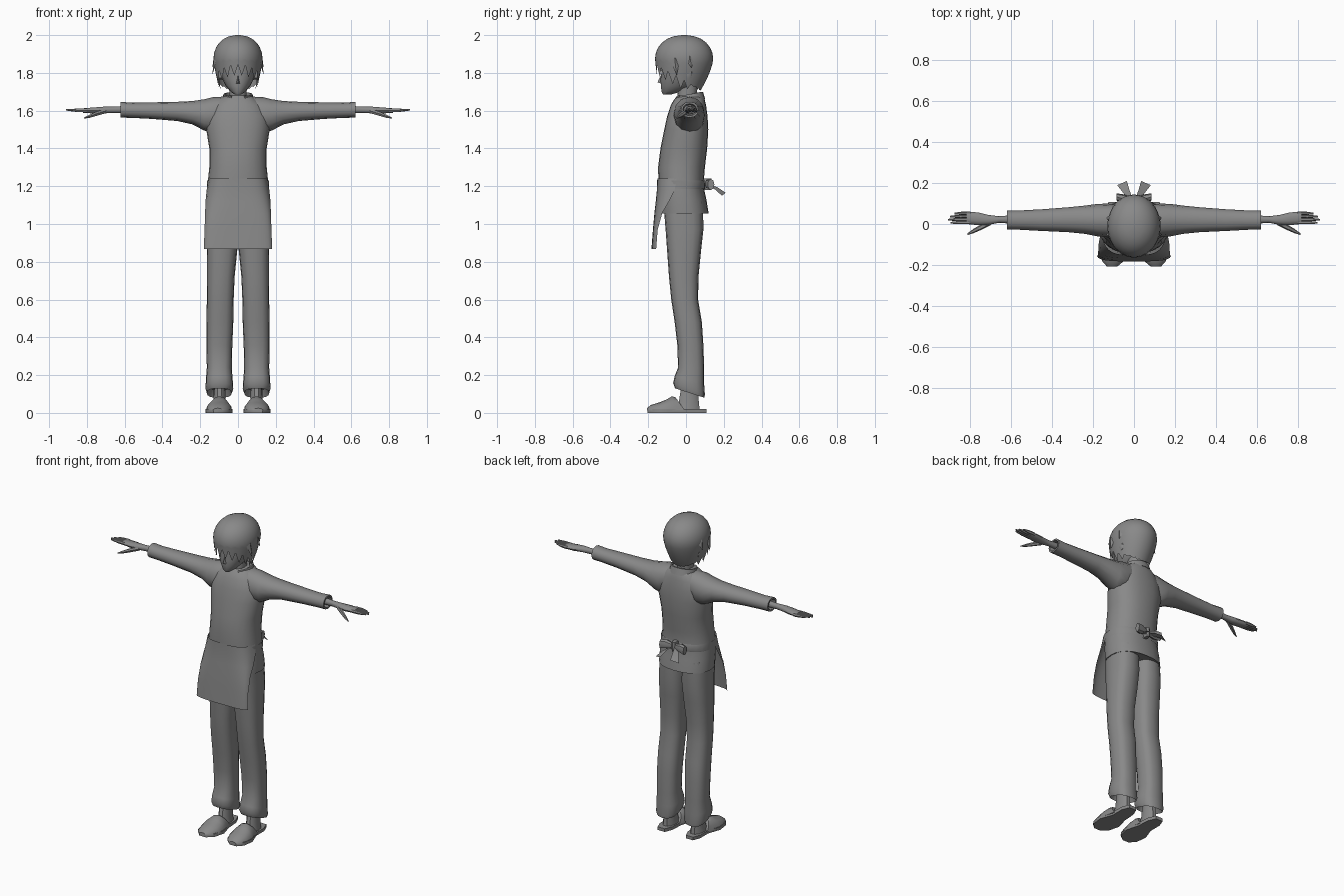
import bpy, bmesh, math
from mathutils import Vector

grey = bpy.data.materials.new("plain grey")
grey.diffuse_color = (0.25, 0.25, 0.25, 1)


def make(name, verts, faces, mirror=False, angle=45):
    me = bpy.data.meshes.new(name)
    me.from_pydata([tuple(v) for v in verts], [], faces)
    bm = bmesh.new()
    bm.from_mesh(me)
    bmesh.ops.recalc_face_normals(bm, faces=bm.faces)
    bm.to_mesh(me)
    bm.free()
    me.materials.append(grey)
    ob = bpy.data.objects.new(name, me)
    bpy.context.collection.objects.link(ob)
    bpy.ops.object.select_all(action='DESELECT')
    ob.select_set(True)
    bpy.context.view_layer.objects.active = ob
    bpy.ops.object.shade_smooth_by_angle(angle=math.radians(angle))
    if mirror:
        ob.modifiers.new("mirror", 'MIRROR').use_mirror_merge = False
    return ob


def skin(name, rings, closed=True, caps=True, **kw):
    """Join rings of equal length into one surface."""
    n = len(rings[0])
    faces = [(i * n + j, i * n + (j + 1) % n, (i + 1) * n + (j + 1) % n, (i + 1) * n + j)
             for i in range(len(rings) - 1) for j in range(n if closed else n - 1)]
    if caps:
        faces += [tuple(range(n)), tuple(range((len(rings) - 1) * n, len(rings) * n))]
    return make(name, [v for r in rings for v in r], faces, **kw)


def oval(n, p):
    """Unit superellipse points."""
    for k in range(n):
        c, s = math.cos(math.tau * k / n), math.sin(math.tau * k / n)
        yield (math.copysign(abs(c) ** (2 / p), c), math.copysign(abs(s) ** (2 / p), s))


def ring_z(z, x0, x1, y0, y1, n=16, p=2.3, tilt=0):
    return [Vector(((x0 + x1) / 2 + a * (x1 - x0) / 2, (y0 + y1) / 2 + b * (y1 - y0) / 2,
                    z + tilt * b)) for a, b in oval(n, p)]


def ring_x(x, y0, y1, z0, z1, n=12, p=2.2):
    return [Vector((x, (y0 + y1) / 2 + a * (y1 - y0) / 2, (z0 + z1) / 2 + b * (z1 - z0) / 2))
            for a, b in oval(n, p)]


# Shirt body: height, half width, front, back
body = [(1.06, .155, -.13, .11), (1.055, .168, -.14, .12), (1.13, .168, -.145, .108),
        (1.2, .162, -.145, .092), (1.3, .152, -.148, .1), (1.4, .152, -.135, .112),
        (1.5, .168, -.115, .118), (1.57, .165, -.1, .114), (1.63, .135, -.08, .106),
        (1.66, .1, -.062, .098), (1.68, .068, -.045, .09)]
skin("shirt_body", [ring_z(z, -w, w, a, b, 24) for z, w, a, b in body])

# Sleeves with hollow cuffs
sleeve = [(.06, -.05, .09, 1.53, 1.675), (.13, -.065, .1, 1.48, 1.672), (.18, -.06, .098, 1.495, 1.66),
          (.24, -.048, .09, 1.527, 1.651), (.32, -.04, .082, 1.545, 1.647), (.45, -.034, .072, 1.556, 1.644),
          (.56, -.028, .066, 1.562, 1.642), (.622, -.027, .066, 1.563, 1.647),
          (.622, -.017, .056, 1.573, 1.637), (.59, -.012, .05, 1.58, 1.63)]
skin("sleeve", [ring_x(*s) for s in sleeve], mirror=True)

# Hands
palm = [(.58, .0, .044, 1.585, 1.627), (.66, .006, .038, 1.587, 1.622), (.71, -.004, .044, 1.585, 1.622),
        (.76, -.006, .056, 1.584, 1.618), (.82, .0, .062, 1.588, 1.613)]
skin("palm", [ring_x(*s, n=10) for s in palm], mirror=True)
for i, (y, tip) in enumerate([(.008, .898), (.023, .91), (.038, .9), (.053, .878)]):
    skin(f"finger_{i + 1}", [ring_x(.8, y - .009, y + .009, 1.59, 1.612, 6),
                             ring_x((tip + .8) / 2, y - .009, y + .008, 1.592, 1.612, 6),
                             ring_x(tip, y - .006, y + .002, 1.6, 1.608, 6)], mirror=True)
skin("thumb", [ring_x(.7, -.005, .025, 1.585, 1.612, 6), ring_x(.745, -.028, .0, 1.572, 1.598, 6),
               ring_x(.785, -.045, -.024, 1.561, 1.58, 6),
               ring_x(.815, -.054, -.046, 1.558, 1.564, 6)], mirror=True)

# Trouser legs: height, inner x, outer x, front, back, tilt of ring
leg = [(1.12, .0, .155, -.12, .09, 0), (.97, -.002, .163, -.108, .092, 0), (.86, .004, .165, -.1, .08, 0),
       (.72, .018, .164, -.09, .066, 0), (.6, .023, .165, -.078, .064, 0), (.48, .025, .167, -.06, .084, 0),
       (.36, .03, .168, -.046, .092, 0), (.24, .033, .165, -.042, .096, 0),
       (.175, .028, .17, -.06, .096, -.02), (.128, .025, .172, -.068, .1, -.03),
       (.105, .034, .165, -.058, .098, -.025), (.14, .045, .15, -.045, .085, -.02)]
skin("trouser_leg", [ring_z(*s[:5], p=2.6, tilt=s[5]) for s in leg], mirror=True)

# Feet and slippers
skin("ankle", [ring_z(.02, .06, .135, -.06, .075, 10), ring_z(.06, .065, .13, -.04, .07, 10),
               ring_z(.18, .068, .127, -.02, .06, 10)], mirror=True)
edge = [(.075, .108), (.125, .108), (.143, .06), (.143, -.02), (.172, -.1), (.162, -.17), (.13, -.205),
        (.085, -.205), (.045, -.17), (.028, -.1), (.05, -.02), (.055, .06)]
skin("slipper_sole", [[Vector((x, y, z)) for x, y in edge] for z in (0, .02)], mirror=True)
upper = []
for y, lean, x, w, h in [(-.207, 0, .107, .026, .025), (-.185, 0, .104, .05, .042), (-.14, 0, .101, .066, .056),
                         (-.095, -.005, .1, .069, .072), (-.04, -.035, .098, .055, .088),
                         (-.005, -.05, .098, .048, .082)]:
    upper.append([Vector((x + w * math.cos(t), y + lean * math.sin(t), .012 + (h - .012) * math.sin(t)))
                  for t in [math.pi * k / 8 for k in range(9)]])
skin("slipper_upper", upper, mirror=True)

# Apron skirt: height, half width, front y, edge y
cols = [k / 8 - 1 for k in range(17)]
skirt = [(1.24, .155, -.152, -.05), (1.18, .166, -.154, -.06), (1.12, .172, -.16, -.09),
         (1.06, .174, -.167, -.125), (.97, .177, -.175, -.15), (.867, .181, -.183, -.158)]
skin("apron", [[Vector((w * math.sin(u * 1.45) / math.sin(1.45), a + (b - a) * abs(u) ** 3, z))
                for u in cols] for z, w, a, b in skirt], closed=False, caps=False)
skin("apron_band", [ring_z(z, -.164, .164, -.15, b, 24) for z, b in
                    ((1.185, .1), (1.19, .102), (1.225, .1), (1.23, .098))], caps=False)

# Bow at the back of the waist
skin("bow_knot", [ring_z(z, -w, w, .085, .135, 8) for z, w in ((1.18, .012), (1.21, .02), (1.24, .014))])
skin("bow_loop", [ring_x(.008, .11, .13, 1.195, 1.225, 8), ring_x(.05, .1, .145, 1.185, 1.24, 8),
                  ring_x(.085, .115, .15, 1.18, 1.238, 8)], mirror=True)
skin("bow_tail", [[Vector(p) for p in r] for r in
                  [[(.005, .12, 1.21), (.025, .115, 1.2)], [(.022, .165, 1.195), (.055, .155, 1.182)],
                   [(.035, .21, 1.165), (.082, .19, 1.15)]]], closed=False, caps=False, mirror=True)

# Neck and standing collar, open at the front
skin("neck", [ring_z(1.6, -.05, .05, -.05, .06, 12), ring_z(1.68, -.045, .045, -.045, .055, 12),
              ring_z(1.78, -.05, .05, -.04, .07, 12)])
collar = []
for k in range(19):
    a = math.radians(28 + 304 * k / 18)
    f = (1 - math.cos(a)) / 2
    s, c = math.sin(a), -math.cos(a)
    low, high = 1.61 + .05 * f, 1.675 + .025 * f
    collar.append([Vector((s * r, .022 + c * q, z)) for r, q, z in
                   [(.088, .105 - .025 * f, low), (.077, .082 - .014 * f, high),
                    (.069, .074 - .014 * f, high), (.07, .08 - .02 * f, low)]])
skin("collar", collar)

# Head: height, half width, front, back
head = [(1.685, .016, -.122, -.08), (1.7, .038, -.13, -.03), (1.73, .064, -.134, .035),
        (1.765, .082, -.136, .07), (1.8, .096, -.132, .09), (1.85, .106, -.135, .11),
        (1.9, .108, -.132, .115), (1.95, .085, -.1, .085)]
skin("head", [ring_z(z, -w, w, a, b, 18, 2.1) for z, w, a, b in head])
make("nose", [(-.012, -.13, 1.742), (.012, -.13, 1.742), (0, -.151, 1.75), (0, -.13, 1.795)],
     [(0, 1, 2), (0, 2, 3), (1, 2, 3)])
skin("ear", [ring_x(.08, -.012, .028, 1.765, 1.825, 8), ring_x(.108, -.015, .035, 1.765, 1.835, 8),
             ring_x(.115, .0, .03, 1.785, 1.825, 8)], mirror=True)

# Hair: domed cap with a jagged fringe and a tapered nape
N = 40
hair = []
for row in range(13):
    ring = []
    for k in range(N):
        a = math.tau * k / N
        f = (1 - math.cos(a)) / 2
        jag = k % 2 * (.06 if f < .45 else .035 if f < .7 else .008)
        hem = 1.845 - .10 * min(f / .6, 1) - .035 * max(0, f - .6) / .4 - jag
        if row < 7:
            t = math.radians(4 + 86 * row / 6)
            z, r = 1.875 + .125 * math.cos(t), math.sin(t) ** .88
        else:
            z = 1.875 + (hem - 1.875) * (row - 6) / 6
            d = (1.875 - z) / .165
            r = 1 - .42 * f * d ** 1.5 - .1 * (1 - f) * d
        ring.append(Vector((.13 * r * math.sin(a), -.01 - .154 * r * math.cos(a), z)))
    hair.append(ring)
ob = skin("hair", hair, caps=False)
bm = bmesh.new()
bm.from_mesh(ob.data)
bm.verts.ensure_lookup_table()
bm.faces.new(bm.verts[:N]).smooth = True
bmesh.ops.recalc_face_normals(bm, faces=bm.faces)
bm.to_mesh(ob.data)
bm.free()

# Loose locks flicking out at the sides
for i, (y, z) in enumerate([(-.06, 1.86), (.02, 1.87)]):
    make(f"side_lock_{i + 1}", [(.116, y - .02, z), (.116, y + .025, z), (.128, y, z + .02),
                                (.136, y + .01, z - .075 + .03 * i)],
         [(0, 1, 2), (0, 2, 3), (1, 2, 3), (0, 1, 3)], mirror=True)
